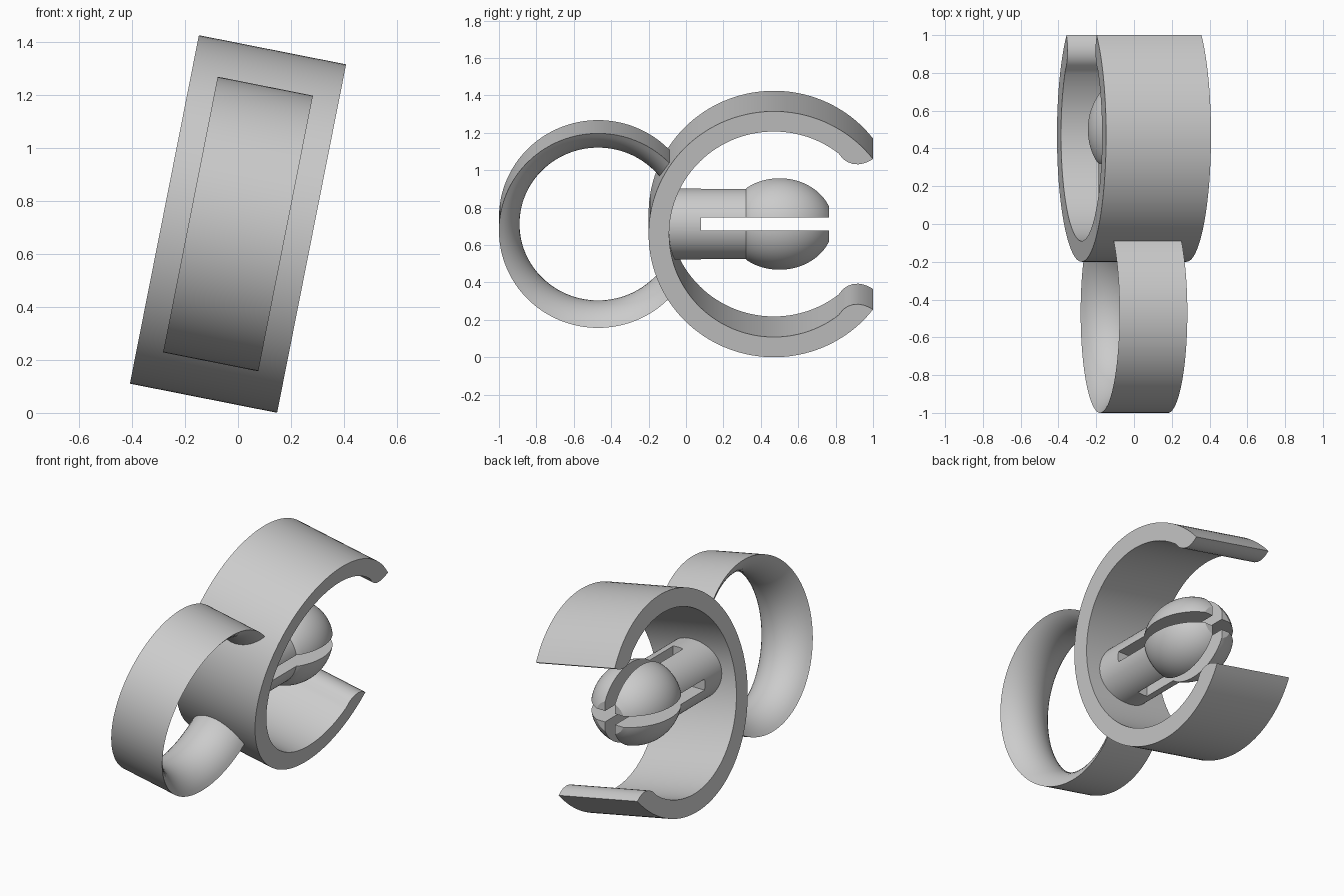
import bpy, bmesh
from math import sin, cos, pi, radians, sqrt, asin, atan2
from mathutils import Matrix

cube = bpy.data.objects.get("Cube")
if cube:
    bpy.data.objects.remove(cube)

grey = bpy.data.materials.new("plain grey")
grey.use_nodes = True
COLOUR = (0.6, 0.6, 0.6, 1)
grey.diffuse_color = COLOUR
grey.node_tree.nodes["Principled BSDF"].inputs["Base Color"].default_value = COLOUR

MID_Z = 0.7125
TILT = Matrix.Translation((0, 0, MID_Z)) @ Matrix.Rotation(radians(11.2), 4, 'Y')
LEVEL = Matrix.Translation((0, 0, MID_Z))


def finish(name, bm, place):
    bmesh.ops.recalc_face_normals(bm, faces=bm.faces)
    mesh = bpy.data.meshes.new(name)
    bm.to_mesh(mesh)
    bm.free()
    mesh.materials.append(grey)
    mesh.transform(place)
    ob = bpy.data.objects.new(name, mesh)
    bpy.context.collection.objects.link(ob)
    return ob


def smooth(ob):
    bpy.ops.object.select_all(action='DESELECT')
    ob.select_set(True)
    bpy.context.view_layer.objects.active = ob
    bpy.ops.object.shade_smooth_by_angle(angle=radians(30))


def lathe(profile, centre_y, axis, steps=128):
    """Spin (along, radius) points around the x or y axis."""
    bm = bmesh.new()
    rings = []
    for i in range(steps):
        a = 2 * pi * i / steps
        rings.append([bm.verts.new((s, centre_y + r * cos(a), r * sin(a)) if axis == 'X'
                                   else (r * cos(a), centre_y + s, r * sin(a)))
                      for s, r in profile])
    n = len(profile)
    for i in range(steps):
        p, q = rings[i], rings[(i + 1) % steps]
        for j in range(n if axis == 'X' else n - 1):
            k = (j + 1) % n
            bm.faces.new((p[j], p[k], q[k], q[j]))
    if axis == 'Y':
        for j in (0, -1):
            bm.faces.new([ring[j] for ring in rings])
    return bm


# Open clip: C-shaped outline with rounded lips, extruded across its width
CLIP_Y, OUTER, INNER, HALF_WIDTH = 0.47, 0.67, 0.56, 0.283
tip = asin(sqrt(OUTER**2 - 0.53**2) / OUTER)
lip_start = atan2(0.44, 0.345)
STEPS = 96


def arc(radius, start):
    return [(CLIP_Y + radius * cos(a), radius * sin(a))
            for a in (start + (2 * pi - 2 * start) * i / STEPS for i in range(STEPS + 1))]


lip = [(0.84, 0.41), (0.865, 0.393), (0.89, 0.384), (0.92, 0.381),
       (0.95, 0.386), (0.975, 0.396)]
outline = (arc(OUTER, tip) + [(y, -z) for y, z in reversed(lip)]
           + list(reversed(arc(INNER, lip_start))) + lip)
bm = bmesh.new()
face = bm.faces.new([bm.verts.new((-HALF_WIDTH, y, z)) for y, z in outline])
side = bmesh.ops.extrude_face_region(bm, geom=[face], use_keep_orig=True)
bmesh.ops.translate(bm, vec=(2 * HALF_WIDTH, 0, 0),
                    verts=[v for v in side["geom"] if isinstance(v, bmesh.types.BMVert)])
smooth(finish("open_clip", bm, TILT))

# Loop: straight outside, bulging inside, ending in the wall of the clip
HALF, RADIUS, BULGE = 0.183, 0.53, 0.11
bend = (HALF**2 + BULGE**2) / (2 * BULGE)
spread = asin(HALF / bend)
section = []
for i in range(17):
    a = spread * (i / 8 - 1)
    section.append((bend * sin(a), RADIUS - BULGE + bend * (1 - cos(a))))
bm = lathe(section, -0.47, 'X')
cut = bmesh.ops.bisect_plane(bm, geom=bm.verts[:] + bm.edges[:] + bm.faces[:],
                             plane_co=(0, -0.089, 0), plane_no=(0, 1, 0), clear_outer=True)
bmesh.ops.holes_fill(bm, edges=[e for e in bm.edges if e.is_boundary], sides=0)
smooth(finish("finger_loop", bm, TILT))

# Pin: round shaft with a blunt egg-shaped head
HEAD_Y, HEAD_LENGTH, HEAD_RADIUS = 0.5, 0.29, 0.247
profile = [(-0.13, 0.19), (0.32, 0.19)]
for i in range(25):
    y = -0.17 + 0.435 * i / 24
    profile.append((HEAD_Y + y, HEAD_RADIUS * sqrt(1 - (y / HEAD_LENGTH)**2)))
pin = finish("split_pin", lathe(profile, 0, 'Y', 96), LEVEL)

# Crossed slots that split the pin into four prongs
for name, size in (("slot_cutter_flat", (0.8, 0.82, 0.07)),
                   ("slot_cutter_upright", (0.07, 0.82, 0.8))):
    bm = bmesh.new()
    bmesh.ops.create_cube(bm, size=1)
    bmesh.ops.scale(bm, vec=size, verts=bm.verts)
    bmesh.ops.translate(bm, vec=(0, 0.08 + 0.41, 0), verts=bm.verts)
    cutter = finish(name, bm, LEVEL)
    cutter.hide_render = True
    mod = pin.modifiers.new(name, 'BOOLEAN')
    mod.operation, mod.solver, mod.object = 'DIFFERENCE', 'EXACT', cutter
    bpy.context.view_layer.objects.active = pin
    bpy.ops.object.modifier_apply(modifier=name)
    bpy.data.objects.remove(cutter)
smooth(pin)
